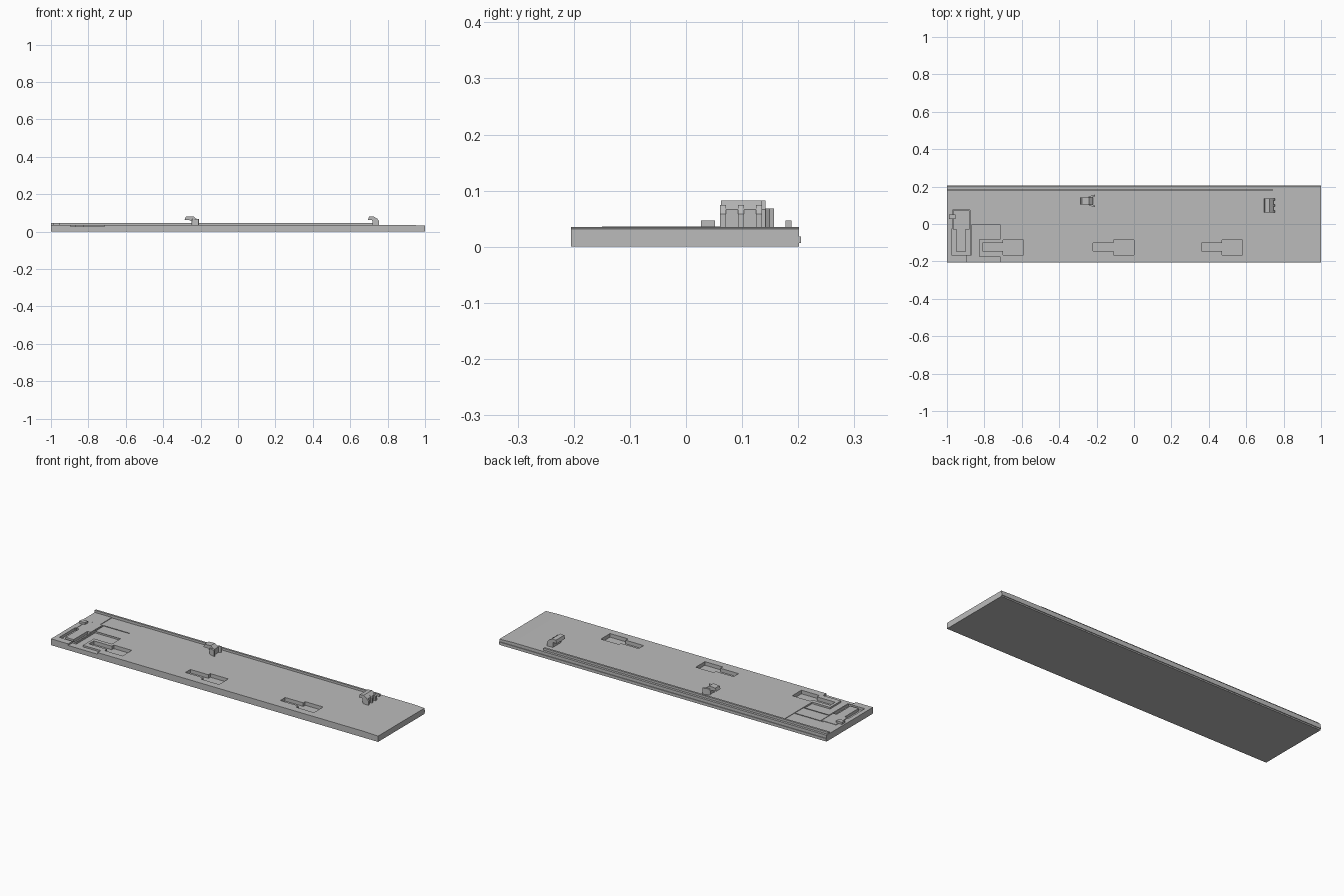
import bpy, bmesh

old = bpy.data.objects.get("Cube")
if old:
    bpy.data.objects.remove(old, do_unlink=True)

grey = bpy.data.materials.new("plain grey")
grey.use_nodes = True
COLOUR = (0.5, 0.5, 0.5, 1)
grey.diffuse_color = COLOUR
grey.node_tree.nodes["Principled BSDF"].inputs["Base Color"].default_value = COLOUR

TOP = 0.035


def prism(name, points, lo, hi, axis="z"):
    """Extrude an outline: xy points along z, or xz points along y."""
    bm = bmesh.new()
    place = (lambda a, b: (a, b, lo)) if axis == "z" else (lambda a, b: (a, lo, b))
    face = bm.faces.new([bm.verts.new(place(a, b)) for a, b in points])
    out = bmesh.ops.extrude_face_region(bm, geom=[face])
    verts = [v for v in out["geom"] if isinstance(v, bmesh.types.BMVert)]
    shift = (0, 0, hi - lo) if axis == "z" else (0, hi - lo, 0)
    bmesh.ops.translate(bm, verts=verts, vec=shift)
    bmesh.ops.recalc_face_normals(bm, faces=bm.faces)
    mesh = bpy.data.meshes.new(name)
    bm.to_mesh(mesh)
    bm.free()
    mesh.materials.append(grey)
    obj = bpy.data.objects.new(name, mesh)
    bpy.context.collection.objects.link(obj)
    return obj


def box(name, x0, x1, y0, y1, z0, z1):
    return prism(name, [(x0, y0), (x1, y0), (x1, y1), (x0, y1)], z0, z1)


def cut(target, cutter):
    cutter.hide_render = True
    cutter.hide_set(True)
    cutter.display_type = "WIRE"
    mod = target.modifiers.new(cutter.name, "BOOLEAN")
    mod.operation = "DIFFERENCE"
    mod.solver = "EXACT"
    mod.object = cutter


# Panel with a slightly sloping right end
panel = prism("panel", [(-1, 0), (1, 0), (1, 0.032), (0.92, TOP), (-1, TOP)],
              -0.205, 0.201, "y")

# Keyhole pockets along the front
for i, x in enumerate((-0.81, -0.22, 0.36)):
    m, e = x + 0.11, x + 0.22
    cut(panel, prism(f"keyhole_cutter_{i}", [
        (x, -0.145), (m, -0.145), (m, -0.165), (e, -0.165),
        (e, -0.085), (m, -0.085), (m, -0.102), (x, -0.102)], 0.015, 0.06))

# Recess that wraps around the left keyhole and opens at the front edge
cut(panel, prism("front_recess_cutter", [
    (-0.895, -0.25), (-0.715, -0.25), (-0.715, -0.176), (-0.825, -0.176),
    (-0.825, -0.08), (-0.715, -0.08), (-0.715, -0.005), (-0.87, -0.005),
    (-0.87, -0.168), (-0.895, -0.168)], 0.026, 0.06))

# Shallow recess behind it
cut(panel, box("rear_recess_cutter", -0.895, -0.715, 0.076, 0.178, 0.032, 0.06))
cut(panel, box("middle_recess_cutter", -0.873, -0.715, -0.003, 0.075, 0.032, 0.06))

# Latch pocket and the sliding latch in it
cut(panel, prism("latch_pocket_cutter", [
    (-0.976, -0.167), (-0.876, -0.167), (-0.876, -0.028), (-0.876, 0.074),
    (-0.97, 0.074), (-0.97, -0.028), (-0.976, -0.028)], 0.020, 0.06))
prism("latch", [
    (-0.95, -0.15), (-0.90, -0.15), (-0.90, -0.03), (-0.88, -0.03),
    (-0.88, 0.072), (-0.967, 0.072), (-0.967, -0.03), (-0.95, -0.03)], 0.018, 0.036)
box("latch_tab", -0.99, -0.955, 0.027, 0.052, 0.034, 0.047)

# Rail on top near the rear edge, and tongue along the rear side
box("rear_rail", -1, 0.74, 0.177, 0.188, 0.033, 0.047)
box("rear_tongue", -1, 1, 0.2, 0.205, 0.007, 0.018)


def hook_profile(x, stem):
    """Hook seen from the front, with its tip at x and its back at x + 0.055 or more."""
    back = x + stem + 0.025
    return [(x, 0.063), (x + 0.006, 0.08), (back - 0.02, 0.082), (back, 0.066),
            (back, 0.033), (back - 0.025, 0.033), (back - 0.027, 0.055), (x + 0.022, 0.063)]


# Middle hook with a narrow tip and flared wings
prism("middle_hook", hook_profile(-0.285, 0.04), 0.105, 0.142, "y")
for name, a, b in (("front", 0.106, 0.09), ("rear", 0.141, 0.157)):
    s = 1 if b > a else -1
    prism(f"middle_hook_{name}_wing", [
        (-0.248, a), (-0.24, a + s * 0.007), (-0.21, b), (-0.208, b - s * 0.008),
        (-0.228, a)], 0.033, 0.068)

# Right hook with three ribs on its back
prism("right_hook", hook_profile(0.695, 0.025), 0.062, 0.135, "y")
for i, y in enumerate((0.066, 0.098, 0.13)):
    prism(f"right_hook_rib_{i}", [
        (0.74, 0.033), (0.754, 0.033), (0.754, 0.058), (0.74, 0.074)],
        y - 0.005, y + 0.005, "y")
